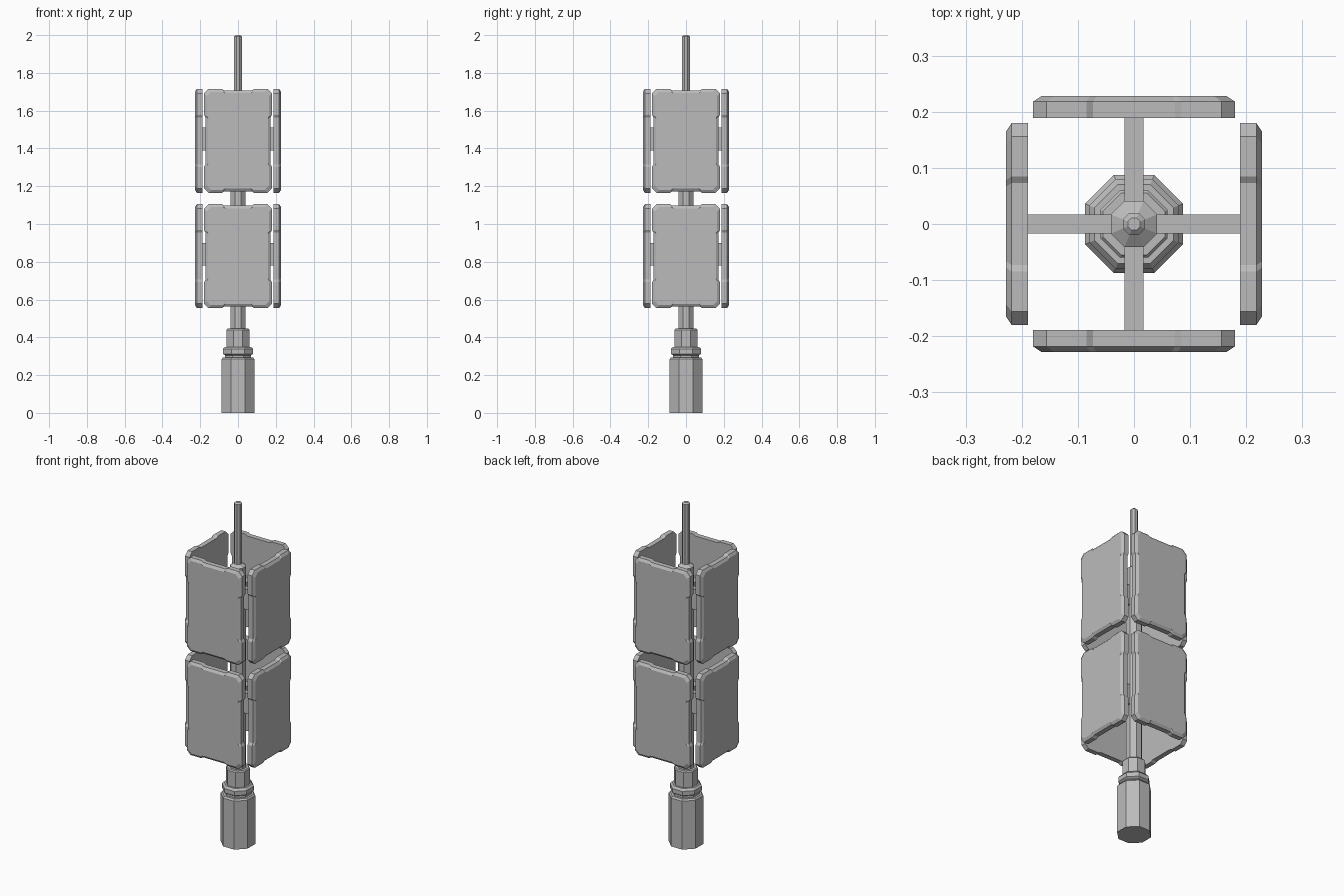
import bpy, bmesh, math
from mathutils import Matrix

if "Cube" in bpy.data.objects:
    bpy.data.objects.remove(bpy.data.objects["Cube"])

grey = bpy.data.materials.new("plain grey")
grey.use_nodes = True
grey.diffuse_color = (0.5, 0.5, 0.5, 1)
grey.node_tree.nodes["Principled BSDF"].inputs["Base Color"].default_value = (0.5, 0.5, 0.5, 1)


def finish(bm, name):
    bmesh.ops.recalc_face_normals(bm, faces=bm.faces)
    mesh = bpy.data.meshes.new(name)
    bm.to_mesh(mesh)
    bm.free()
    mesh.materials.append(grey)
    obj = bpy.data.objects.new(name, mesh)
    bpy.context.collection.objects.link(obj)
    return obj


def loft(bm, rings):
    """Skin matching point rings and cap both ends."""
    rings = [[bm.verts.new(p) for p in ring] for ring in rings]
    n = len(rings[0])
    for a, b in zip(rings, rings[1:]):
        for i in range(n):
            j = (i + 1) % n
            bm.faces.new((a[i], a[j], b[j], b[i]))
    bm.faces.new(rings[0][::-1])
    bm.faces.new(rings[-1])


def octagon_column(name, profile):
    """Eight-sided column from (half width, height) pairs."""
    bm = bmesh.new()
    corners = [math.pi / 8 + i * math.pi / 4 for i in range(8)]
    rings = []
    for half, z in profile:
        r = half / math.cos(math.pi / 8)
        rings.append([(r * math.cos(a), r * math.sin(a), z) for a in corners])
    loft(bm, rings)
    return finish(bm, name)


# Panel outline: cut corners and a shallow waist on every edge
W, H, CUT, DIP = 0.18, 0.275, 0.024, 0.008
quarter = [(W - DIP, 0.125), (W, 0.138), (W, H - CUT),
           (W - CUT, H), (0.085, H), (0.073, H - DIP)]
outline = (quarter + [(-x, z) for x, z in quarter[::-1]]
           + [(-x, -z) for x, z in quarter] + [(x, -z) for x, z in quarter[::-1]])


def panel(name, turn, z):
    """Plate with a bevelled outer face."""
    bm = bmesh.new()
    inset = 0.015
    face = [(x * (1 - inset / W), h * (1 - inset / H)) for x, h in outline]
    loft(bm, [[(x, y, h) for x, h in ring]
              for y, ring in ((-0.189, outline), (-0.218, outline), (-0.228, face))])
    bm.transform(Matrix.Translation((0, 0, z)) @ Matrix.Rotation(turn, 4, "Z"))
    return finish(bm, name)


def arm(name, turn, z):
    """Flat bar from the shaft to a panel."""
    bm = bmesh.new()
    bmesh.ops.create_cube(bm, size=1)
    bm.transform(Matrix.Translation((0, 0, z)) @ Matrix.Rotation(turn, 4, "Z")
                 @ Matrix.Translation((0, -0.11, 0)) @ Matrix.Diagonal((0.034, 0.16, 0.12, 1)))
    return finish(bm, name)


# Central column
octagon_column("handle", [(0.087, 0), (0.087, 0.284), (0.08, 0.293)])
octagon_column("neck_ring", [(0.068, 0.29), (0.068, 0.305), (0.08, 0.313),
                             (0.08, 0.338), (0.07, 0.35)])
octagon_column("collar", [(0.06, 0.345), (0.06, 0.44), (0.055, 0.446)])
octagon_column("shaft", [(0.041, 0.44), (0.041, 1.625), (0.02, 1.64)])
octagon_column("antenna_rod", [(0.02, 1.63), (0.02, 1.992), (0.011, 2.0)])

# Two tiers of four panels on arms
for tier, z in (("lower", 0.83), ("upper", 1.44)):
    for i, side in enumerate(("front", "left", "back", "right")):
        panel(f"{tier}_{side}_panel", i * math.pi / 2, z)
        arm(f"{tier}_{side}_arm", i * math.pi / 2, z + 0.01)
